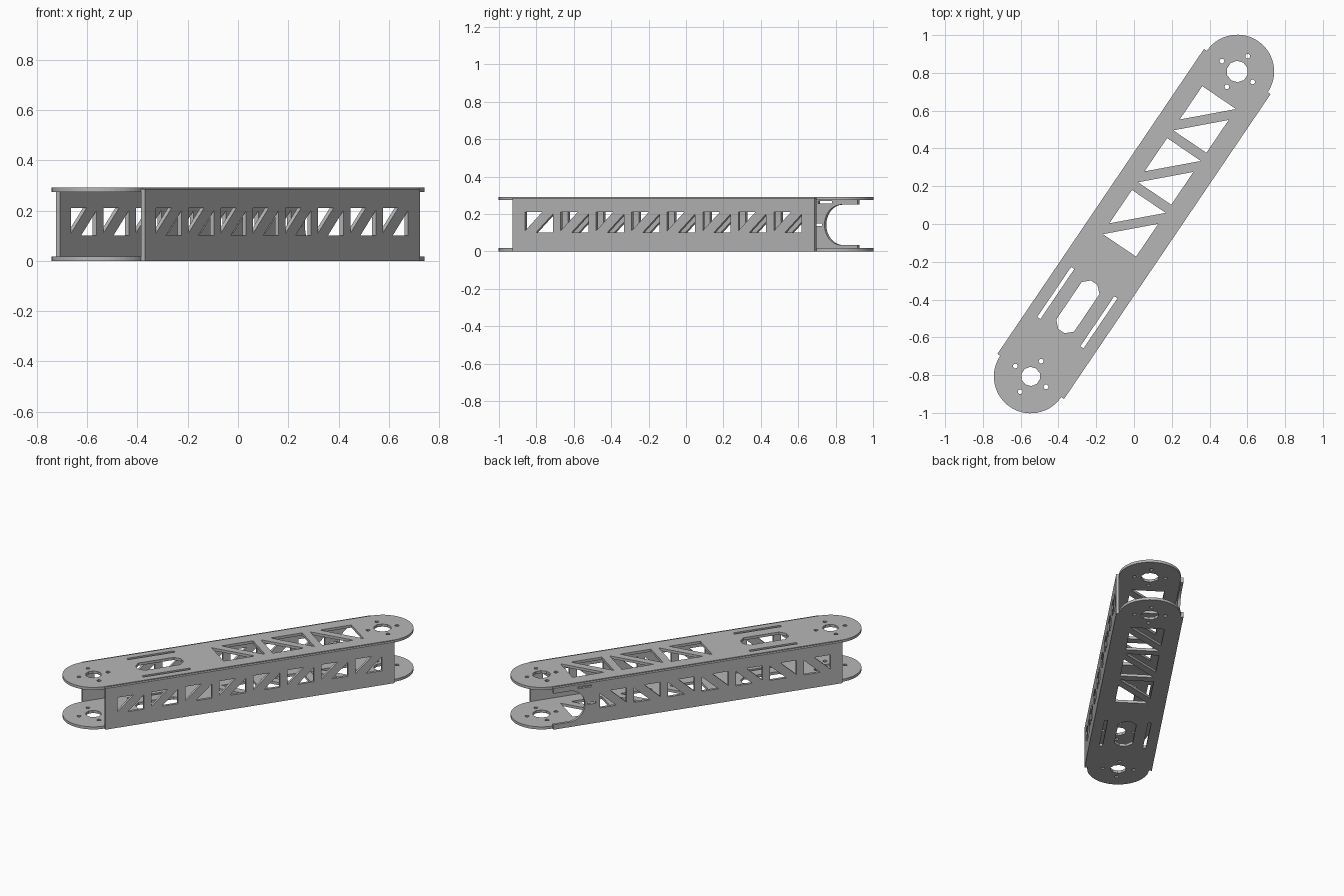
import bpy, bmesh
from math import sin, cos, pi, atan2
from mathutils import Matrix

if "Cube" in bpy.data.objects:
    bpy.data.objects.remove(bpy.data.objects["Cube"])

HALF = 0.975      # half the distance between the two pivots
R = 0.195         # half width of the arm
T = 0.018         # sheet thickness
HEIGHT = 0.292
TURN = Matrix.Rotation(atan2(0.828, 0.561), 4, "Z")

metal = bpy.data.materials.new("brushed_grey")
metal.use_nodes = True
GREY = (0.47, 0.47, 0.47, 1)
metal.diffuse_color = GREY
metal.node_tree.nodes["Principled BSDF"].inputs["Base Color"].default_value = GREY


def arc(cx, cy, r, a0, a1, n):
    return [(cx + r * cos(a0 + (a1 - a0) * i / n),
             cy + r * sin(a0 + (a1 - a0) * i / n)) for i in range(n + 1)]


def circle(cx, cy, r, n):
    return arc(cx, cy, r, 0, 2 * pi, n)[:-1]


def rect(x0, x1, y0, y1):
    return [(x0, y0), (x1, y0), (x1, y1), (x0, y1)]


def sheet(name, loops, matrix):
    """Flat sheet: first loop is the outline, the others are holes."""
    cu = bpy.data.curves.new(name, "CURVE")
    cu.dimensions = "2D"
    cu.fill_mode = "BOTH"
    cu.extrude = T / 2
    for loop in loops:
        sp = cu.splines.new("POLY")
        sp.points.add(len(loop) - 1)
        for p, (x, y) in zip(sp.points, loop):
            p.co = (x, y, 0, 1)
        sp.use_cyclic_u = True
    tmp = bpy.data.objects.new(name + "_profile", cu)
    bpy.context.collection.objects.link(tmp)
    dg = bpy.context.evaluated_depsgraph_get()
    me = bpy.data.meshes.new_from_object(tmp.evaluated_get(dg))
    bpy.data.objects.remove(tmp)
    bm = bmesh.new()
    bm.from_mesh(me)
    bmesh.ops.remove_doubles(bm, verts=bm.verts, dist=1e-5)
    bmesh.ops.recalc_face_normals(bm, faces=bm.faces)
    bm.transform(TURN @ matrix)
    for f in bm.faces:
        f.smooth = False
        f.material_index = 0
    bm.to_mesh(me)
    bm.free()
    me.name = name
    me.materials.clear()
    me.materials.append(metal)
    ob = bpy.data.objects.new(name, me)
    bpy.context.collection.objects.link(ob)


# Top and bottom plates: rounded bar with pivots, truss triangles and slots
plate = [arc(HALF, 0, R, -pi / 2, pi / 2, 28) + arc(-HALF, 0, R, pi / 2, 3 * pi / 2, 28)]
for end, hub in ((1, 0.057), (-1, 0.051)):
    plate.append(circle(end * HALF, 0, hub, 10))
    for k in range(4):
        a = k * pi / 2
        plate.append(circle(end * HALF + 0.098 * cos(a), 0.098 * sin(a), 0.013, 8))
for i in range(3):
    s = 0.807 - 0.332 * i
    plate.append([(s, 0.11), (s, -0.106), (s - 0.213, 0.11)])
    plate.append([(s - 0.07, -0.106), (s - 0.28, 0.106), (s - 0.28, -0.106)])
plate.append([(-0.41, 0.057), (-0.375, 0.02), (-0.375, -0.02), (-0.41, -0.057),
              (-0.65, -0.057), (-0.685, -0.02), (-0.685, 0.02), (-0.65, 0.057)])
for side in (-1, 1):
    plate.append(rect(-0.695, -0.375, side * 0.138 - 0.01, side * 0.138 + 0.01))
for name, z in (("bottom_plate", T / 2), ("top_plate", HEIGHT - T / 2)):
    sheet(name, plate, Matrix.Translation((0, 0, z)))


# Side plates: windows split by a diagonal strut
def windows(count):
    out = []
    for i in range(count):
        s = -0.895 + 0.2295 * i
        out.append([(s, 0.21), (s + 0.11, 0.21), (s, 0.11)])
        out.append([(s + 0.07, 0.1), (s + 0.18, 0.1), (s + 0.18, 0.2)])
    return out


def upright(t):
    return Matrix.Translation((0, t, 0)) @ Matrix.Rotation(pi / 2, 4, "X")


TOP = 0.286
OFFSET = R + T / 2
sheet("front_side_plate", [rect(-HALF, HALF, 0, TOP)] + windows(8), upright(-OFFSET))

# Rear side plate has a round notch at one end with small tie slots beside it
notch = arc(HALF - 0.105, 0.142, 0.108, 3 * pi / 2, pi / 2, 20)
outline = [(-HALF, 0), (HALF, 0), (HALF, 0.034)] + notch + [(HALF, 0.25), (HALF, TOP), (-HALF, TOP)]
slots = [rect(0.72, 0.81, 0.257, 0.269), rect(0.69, 0.745, 0.137, 0.149)]
sheet("rear_side_plate", [outline] + windows(7) + slots, upright(OFFSET))
